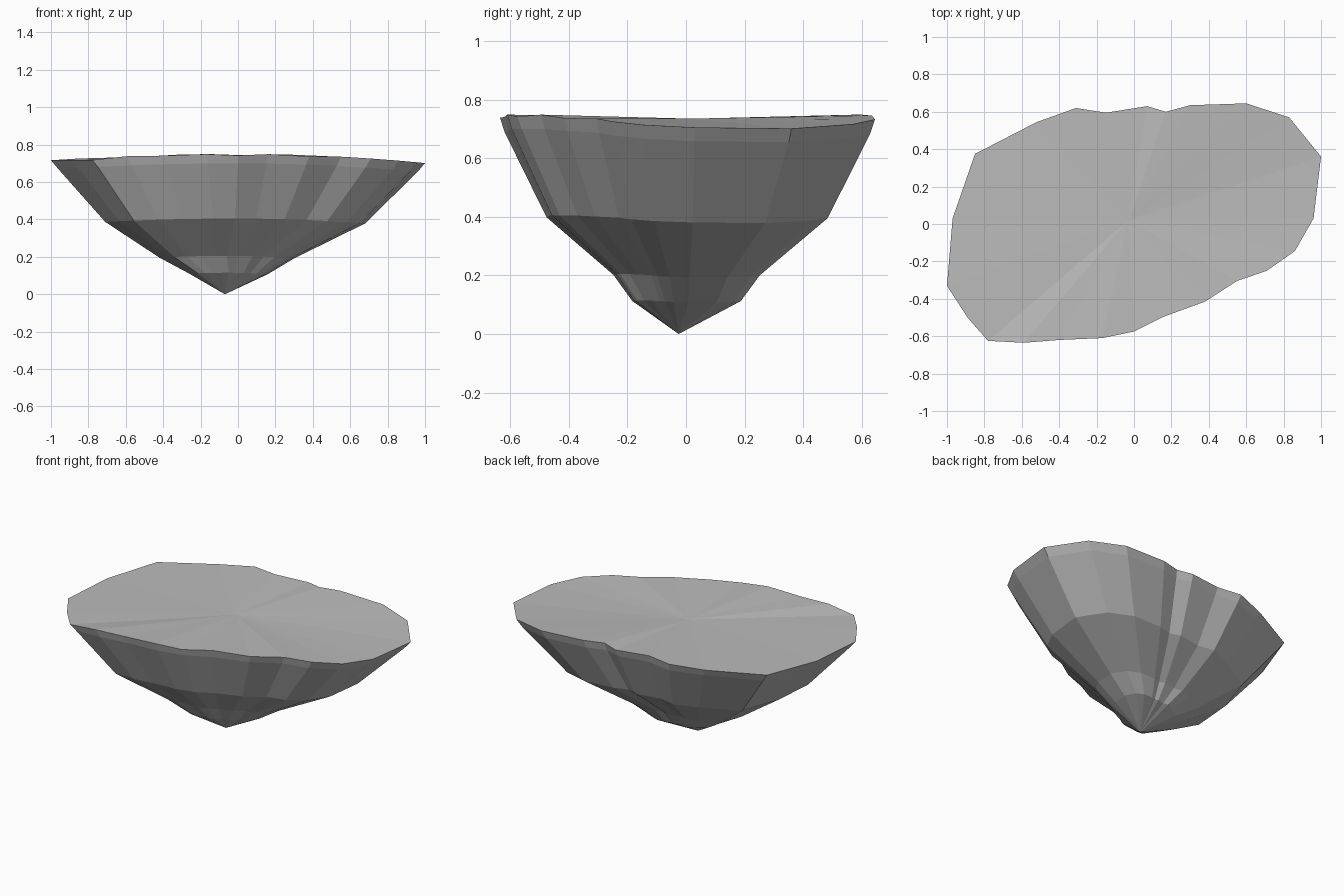
import bpy, bmesh
from mathutils import Vector

cube = bpy.data.objects.get("Cube")
if cube:
    bpy.data.objects.remove(cube, do_unlink=True)

# Single stone colour
stone = bpy.data.materials.new("grey stone")
stone.use_nodes = True
grey = (0.5, 0.5, 0.5, 1)
stone.diffuse_color = grey
stone.node_tree.nodes["Principled BSDF"].inputs["Base Color"].default_value = grey

# Rim outline, counter-clockwise from the right
outline = [(1, .36), (.83, .57), (.6, .645), (.3, .635), (.17, .6), (.07, .63),
           (-.15, .595), (-.31, .62), (-.52, .545), (-.85, .375), (-.97, .03),
           (-1, -.33), (-.89, -.5), (-.78, -.625), (-.59, -.635), (-.4, -.62),
           (-.17, -.61), (0, -.575), (.16, -.495), (.38, -.415), (.55, -.305),
           (.71, -.25), (.86, -.145), (.96, .03)]

# Rings from rim down: height, x scale, y scale, x shift
rings = [(.75, 1, 1, 0), (.70, .96, .975, 0), (.405, .695, .75, -.015),
         (.205, .36, .39, -.06), (.115, .21, .29, -.05)]


def ring_point(x, y, ring):
    z, sx, sy, shift = ring
    sag = .065 if x > 0 else .045      # both ends hang lower than the middle
    return Vector((x * sx + shift, y * sy, z * (1 - sag * x * x)))


bm = bmesh.new()
loops = [[bm.verts.new(ring_point(x, y, r)) for x, y in outline] for r in rings]
# Small dips that break up the rim
for i, dip in {5: .008, 8: .006, 12: .006, 13: .012, 15: .004, 17: .008, 19: .006}.items():
    loops[0][i].co.z -= dip
top = bm.verts.new((-.03, .02, .735))
tip = bm.verts.new((-.07, -.025, 0))
n = len(outline)
for i in range(n):
    j = (i + 1) % n
    bm.faces.new((top, loops[0][i], loops[0][j]))
    for upper, lower in zip(loops, loops[1:]):
        bm.faces.new((upper[i], lower[i], lower[j], upper[j]))
    bm.faces.new((loops[-1][i], tip, loops[-1][j]))
bmesh.ops.recalc_face_normals(bm, faces=bm.faces)

mesh = bpy.data.meshes.new("floating_rock")
bm.to_mesh(mesh)
bm.free()
mesh.materials.append(stone)
rock = bpy.data.objects.new("floating_rock", mesh)
bpy.context.collection.objects.link(rock)
